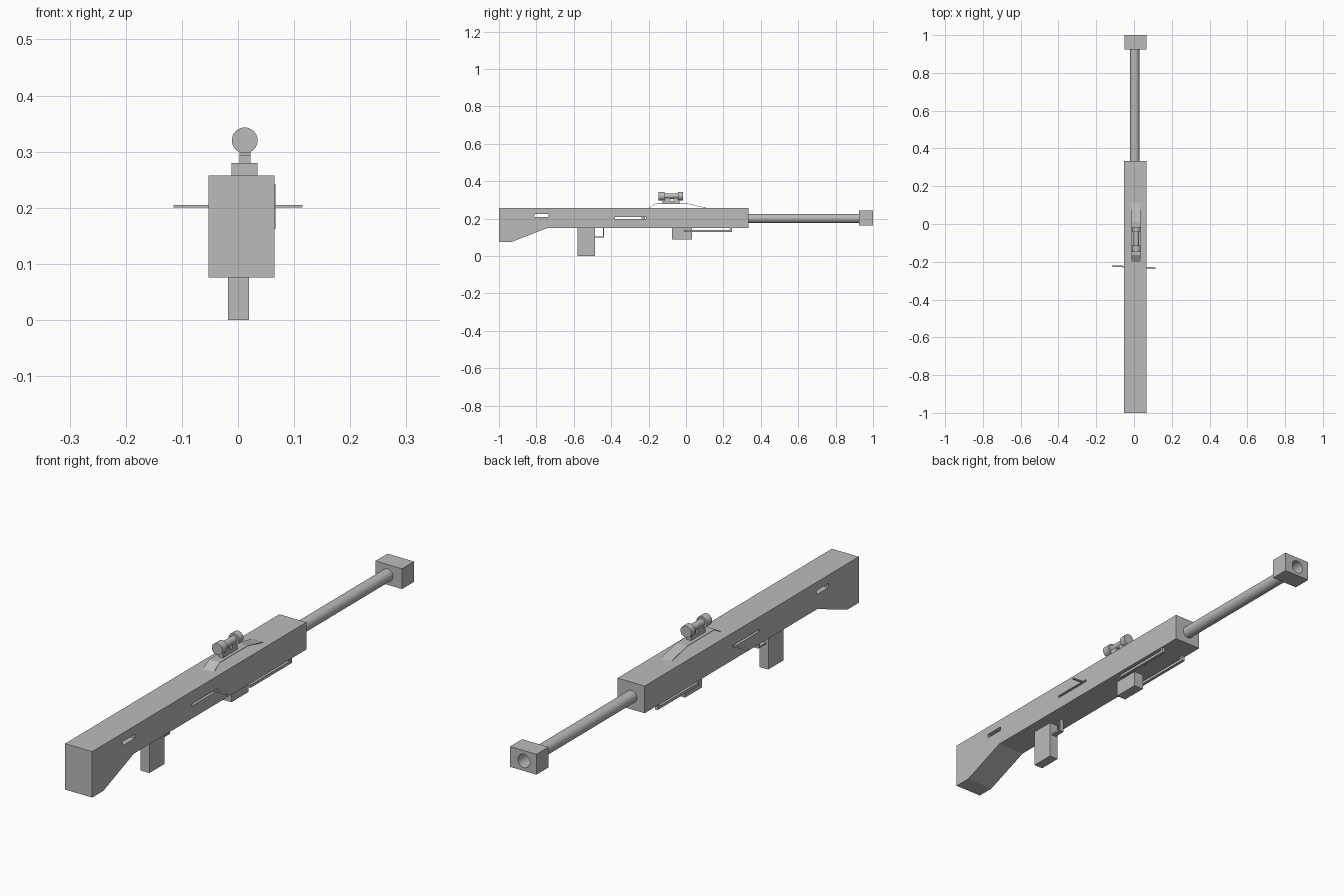
import bpy, bmesh
from math import pi
from mathutils import Matrix, Vector

default = bpy.data.objects.get("Cube")
if default:
    bpy.data.objects.remove(default)

CX = 0.006  # centre plane of the body

grey = bpy.data.materials.new("plain grey")
grey.use_nodes = True
grey.diffuse_color = (0.5, 0.5, 0.5, 1)
grey.node_tree.nodes["Principled BSDF"].inputs["Base Color"].default_value = (0.5, 0.5, 0.5, 1)


def finish(name, bm, smooth=False):
    bmesh.ops.recalc_face_normals(bm, faces=bm.faces)
    mesh = bpy.data.meshes.new(name)
    bm.to_mesh(mesh)
    bm.free()
    mesh.materials.append(grey)
    obj = bpy.data.objects.new(name, mesh)
    bpy.context.collection.objects.link(obj)
    if smooth:
        bpy.ops.object.select_all(action='DESELECT')
        obj.select_set(True)
        bpy.context.view_layer.objects.active = obj
        bpy.ops.object.shade_smooth_by_angle()
    return obj


def box(name, x, y, z):
    bm = bmesh.new()
    size = [b - a for a, b in (x, y, z)]
    mid = [(a + b) / 2 for a, b in (x, y, z)]
    bmesh.ops.create_cube(bm, size=1, matrix=Matrix.Translation(mid) @ Matrix.Diagonal((*size, 1)))
    return finish(name, bm)


def tube(name, x, z, radius, y0, y1, sides=32):
    bm = bmesh.new()
    place = Matrix.Translation((x, (y0 + y1) / 2, z)) @ Matrix.Rotation(pi / 2, 4, 'X')
    bmesh.ops.create_cone(bm, cap_ends=True, segments=sides, radius1=radius,
                          radius2=radius, depth=y1 - y0, matrix=place)
    return finish(name, bm, True)


def extrude_side(name, outline, x0, x1):
    bm = bmesh.new()
    face = bm.faces.new([bm.verts.new((x0, y, z)) for y, z in outline])
    out = bmesh.ops.extrude_face_region(bm, geom=[face])
    moved = [v for v in out["geom"] if isinstance(v, bmesh.types.BMVert)]
    bmesh.ops.translate(bm, verts=moved, vec=Vector((x1 - x0, 0, 0)))
    return finish(name, bm)


def cut(target, cutter):
    cutter.hide_render = True
    cutter.hide_set(True)
    cutter.display_type = 'WIRE'
    mod = target.modifiers.new("cut", 'BOOLEAN')
    mod.operation = 'DIFFERENCE'
    mod.solver = 'EXACT'
    mod.object = cutter


# Body and stock with two slots cut right through
body = extrude_side("body", [(-1, 0.257), (0.333, 0.257), (0.333, 0.15),
                             (-0.74, 0.15), (-0.93, 0.076), (-1, 0.076)], -0.053, 0.065)
cut(body, box("stock_slot_cutter", (-0.2, 0.2), (-0.81, -0.735), (0.208, 0.224)))
cut(body, box("bolt_slot_cutter", (-0.2, 0.2), (-0.38, -0.215), (0.199, 0.208)))

# Barrel and bored muzzle block
tube("barrel", CX - 0.002, 0.201, 0.024, 0.32, 0.93)
muzzle = box("muzzle_block", (-0.049, 0.0665), (0.925, 1.0), (0.162, 0.242))
cut(muzzle, tube("muzzle_bore_cutter", CX, 0.201, 0.026, 0.93, 1.1))

# Bolt handle: one thin, slightly slanted blade through the body
bm = bmesh.new()
place = (Matrix.Translation((0, -0.228, 0.2025)) @ Matrix.Rotation(-0.05, 4, 'Z')
         @ Matrix.Diagonal((0.23, 0.008, 0.005, 1)))
bmesh.ops.create_cube(bm, size=1, matrix=place)
finish("bolt_handle", bm)

# Sight mount: thin bent strip, open underneath
top = [(-0.2, 0.257), (-0.163, 0.28), (0.01, 0.28), (0.11, 0.257)]
extrude_side("sight_mount", top + [(y, z - 0.002) for y, z in reversed(top)], -0.012, 0.035)

# Scope with its base and two feet
SX = 0.012
tube("scope_tube", SX, 0.32, 0.014, -0.12, -0.035)
tube("scope_rear_ring", SX, 0.32, 0.023, -0.147, -0.115)
tube("scope_front_ring", SX, 0.32, 0.023, -0.043, -0.016)
box("scope_base", (0.003, 0.022), (-0.125, -0.035), (0.28, 0.294))
for name, y0, y1 in (("rear", -0.115, -0.082), ("front", -0.066, -0.038)):
    box("scope_foot_" + name, (0.003, 0.022), (y0, y1), (0.29, 0.312))

# Grip, trigger guard and magazine
box("grip", (-0.018, 0.02), (-0.58, -0.486), (0, 0.16))
extrude_side("trigger_guard", [(-0.49, 0.098), (-0.438, 0.098), (-0.438, 0.155), (-0.444, 0.155),
                               (-0.444, 0.104), (-0.49, 0.104)], -0.009, 0.011)
box("magazine", (-0.018, 0.024), (-0.075, 0.032), (0.087, 0.16))

# Folded bipod legs hanging from front posts
for side, offset in (("left", 0.05), ("right", -0.05)):
    x = CX + offset
    extrude_side("bipod_leg_" + side, [(-0.01, 0.129), (0.247, 0.129), (0.247, 0.155),
                                       (0.235, 0.155), (0.235, 0.14), (-0.01, 0.14)],
                 x - 0.006, x + 0.006)
